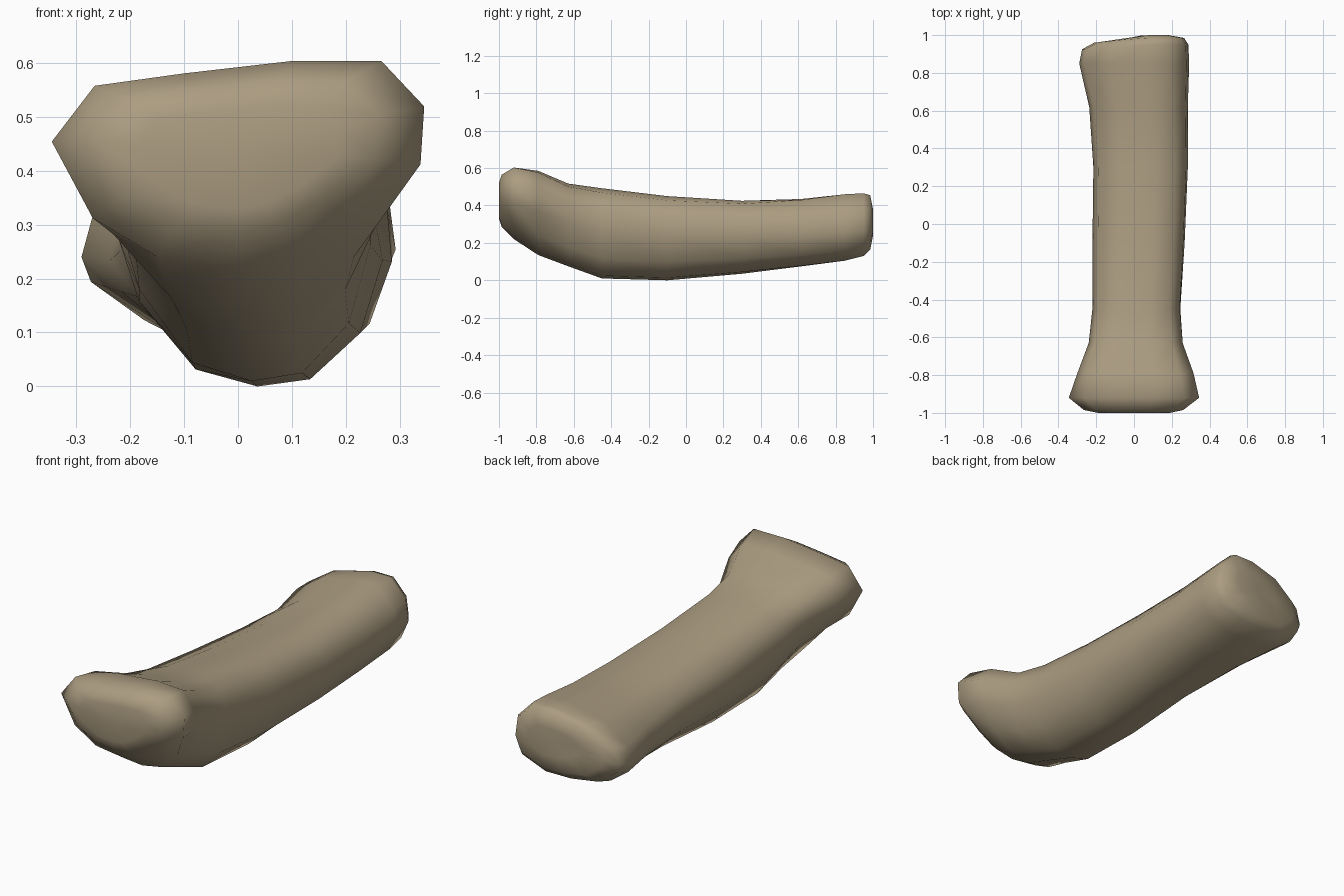
import bpy, bmesh

if "Cube" in bpy.data.objects:
    bpy.data.objects.remove(bpy.data.objects["Cube"])

# Unit cross-sections (u: -1..1 across, v: 0..1 up), clockwise from the left side
HEAD = [(-1, .61), (-.77, .88), (-.29, .94), (.29, 1), (.77, 1), (1, .78),
        (.98, .5), (.6, .22), (.29, .05), (0, 0), (-.43, .05), (-.78, .24)]
NECK = [(-1, .72), (-.86, .92), (-.4, .97), (.3, 1), (.77, .97), (1, .8),
        (.88, .54), (.72, .24), (.42, .04), (.05, 0), (-.42, .07), (-.77, .38)]
SHAFT = [(-1, .6), (-.88, .88), (-.4, .98), (.3, 1), (.75, .95), (.97, .76),
         (1, .52), (.83, .22), (.45, .03), (.05, 0), (-.42, .07), (-.85, .35)]
TAIL = [(-1, .38), (-.92, .62), (-.45, .88), (.2, 1), (.64, 1), (.95, .73),
        (1, .42), (.86, .15), (.4, 0), (-.1, 0), (-.6, .05), (-.94, .25)]
KEYS = [(-.9, HEAD), (-.72, NECK), (-.42, SHAFT), (.2, SHAFT), (.78, TAIL)]

# Stations: y, left x, right x, bottom z, top z
STATIONS = [
    (-1.0, -.19, .19, .33, .52), (-.985, -.265, .26, .285, .565),
    (-.92, -.345, .345, .22, .603), (-.79, -.30, .315, .135, .585),
    (-.63, -.24, .26, .075, .517), (-.45, -.22, .248, .01, .492),
    (-.1, -.22, .268, 0, .45), (.3, -.215, .285, .035, .425),
    (.62, -.237, .285, .075, .435), (.85, -.29, .292, .105, .46),
    (.95, -.275, .288, .13, .465), (.985, -.21, .265, .165, .455),
    (1.0, -.08, .18, .24, .38)]


def section(y):
    """Blend neighbouring cross-sections along the length."""
    y = min(max(y, KEYS[0][0]), KEYS[-1][0])
    for (ya, a), (yb, b) in zip(KEYS, KEYS[1:]):
        if y <= yb:
            t = (y - ya) / (yb - ya)
            return [(p[0] + (q[0] - p[0]) * t, p[1] + (q[1] - p[1]) * t)
                    for p, q in zip(a, b)]


# Loft the bone; the left half of the tail end is swept back a little
bm = bmesh.new()
rings = []
for y, xl, xr, zb, zt in STATIONS:
    sweep = .025 if y > .9 else 0
    rings.append([bm.verts.new(((xl + xr) / 2 + u * (xr - xl) / 2,
                                y - sweep * max(0, -u), zb + v * (zt - zb)))
                  for u, v in section(y)])
for a, b in zip(rings, rings[1:]):
    for i in range(len(a)):
        j = (i + 1) % len(a)
        bm.faces.new((a[i], a[j], b[j], b[i]))
for ring in (rings[0], rings[-1]):
    cap = bm.faces.new(ring)
    bmesh.ops.poke(bm, faces=[cap])
bmesh.ops.recalc_face_normals(bm, faces=bm.faces)
for f in bm.faces:
    f.smooth = True

mesh = bpy.data.meshes.new("bone")
bm.to_mesh(mesh)
bm.free()
bone = bpy.data.objects.new("bone", mesh)
bpy.context.collection.objects.link(bone)

# Dull tan colour
mat = bpy.data.materials.new("dull tan")
mat.diffuse_color = (.41, .335, .22, 1)
mat.use_nodes = True
mat.node_tree.nodes["Principled BSDF"].inputs["Base Color"].default_value = mat.diffuse_color
mesh.materials.append(mat)
